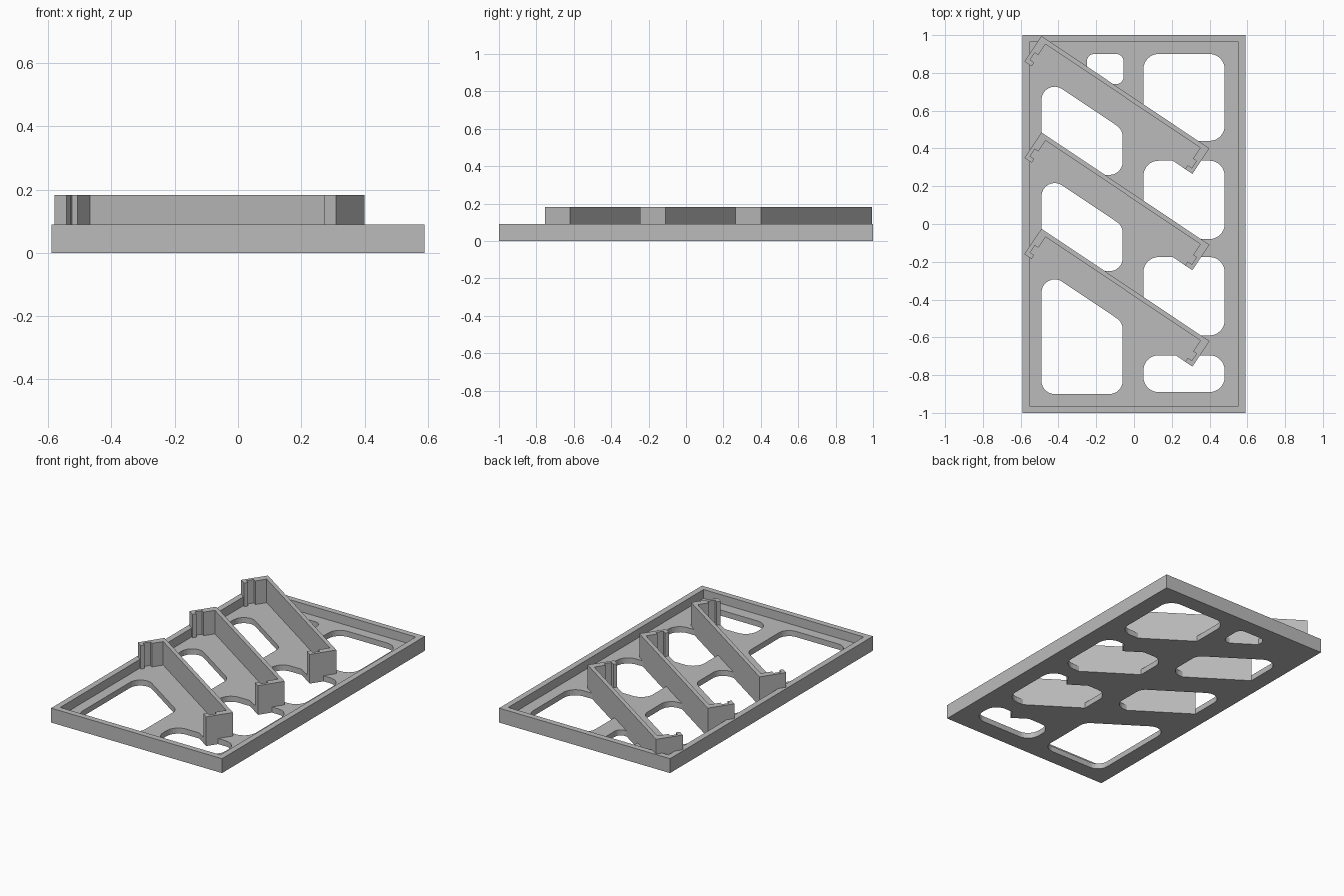
import bpy, bmesh, math
from mathutils import Vector

if "Cube" in bpy.data.objects:
    bpy.data.objects.remove(bpy.data.objects["Cube"])

HALF_X, HALF_Y, RIM_H, RIM_W, FLOOR = 0.59, 1.0, 0.09, 0.037, 0.035
CLIP_TOP, CLIP_LEN, CLIP_DEPTH = 0.182, 1.07, 0.162
PITCH = 0.51
PEAKS = [Vector((-0.49, 0.995 - PITCH * i)) for i in range(3)]
ALONG = Vector((0.831, -0.556)).normalized()
ACROSS = Vector((ALONG.y, -ALONG.x))

grey = bpy.data.materials.new("plain grey")
grey.use_nodes = True
colour = (0.5, 0.5, 0.5, 1)
grey.diffuse_color = colour
grey.node_tree.nodes["Principled BSDF"].inputs["Base Color"].default_value = colour


def prism(name, outlines, z0, z1, helper=False):
    """Extrude one or more flat outlines from z0 to z1 as one object."""
    bm = bmesh.new()
    for pts in outlines:
        face = bm.faces.new([bm.verts.new((p[0], p[1], z0)) for p in pts])
        new = bmesh.ops.extrude_face_region(bm, geom=[face])["geom"]
        verts = [v for v in new if isinstance(v, bmesh.types.BMVert)]
        bmesh.ops.translate(bm, verts=verts, vec=(0, 0, z1 - z0))
    bmesh.ops.recalc_face_normals(bm, faces=bm.faces)
    mesh = bpy.data.meshes.new(name)
    bm.to_mesh(mesh)
    bm.free()
    mesh.materials.append(grey)
    obj = bpy.data.objects.new(name, mesh)
    bpy.context.collection.objects.link(obj)
    obj.hide_render = helper
    return obj


def cut(obj, cutter):
    """Subtract the cutter, then discard it."""
    mod = obj.modifiers.new("cut", "BOOLEAN")
    mod.operation, mod.solver, mod.object = "DIFFERENCE", "EXACT", cutter
    bpy.context.view_layer.objects.active = obj
    bpy.ops.object.modifier_apply(modifier=mod.name)
    bpy.data.objects.remove(cutter)


def rect(x0, x1, y0, y1):
    return [(x0, y0), (x1, y0), (x1, y1), (x0, y1)]


def rounded(points, radius, steps=8):
    """Round every corner of a convex outline."""
    pts = [Vector(p) for p in points]
    out = []
    for i, p in enumerate(pts):
        a = (pts[i - 1] - p).normalized()
        b = (pts[(i + 1) % len(pts)] - p).normalized()
        half = a.angle(b) / 2
        centre = p + (a + b).normalized() * radius / math.sin(half)
        start = p + a * radius / math.tan(half) - centre
        end = p + b * radius / math.tan(half) - centre
        sweep = math.pi - 2 * half
        for k in range(steps + 1):
            t = k / steps
            out.append(centre + (start * math.sin((1 - t) * sweep)
                                 + end * math.sin(t * sweep)) / math.sin(sweep))
    return out


def slot(peak, pts):
    """Place points given along and across a slanted clip."""
    return [peak + ALONG * u + ACROSS * v for u, v in pts]


# Floor openings: right column, left column with slanted tops, small corner one
holes = [rounded(rect(0.05, 0.48, y0, y1), 0.08)
         for y0, y1 in ((0.44, 0.90), (-0.08, 0.335), (-0.59, -0.175), (-0.89, -0.695))]
for i, bottom in enumerate((0.26, -0.25, -0.90)):
    drop = PITCH * i
    holes.append(rounded([(-0.49, bottom), (-0.06, bottom),
                          (-0.06, 0.50 - drop), (-0.49, 0.788 - drop)], 0.07))
holes.append(rounded(rect(-0.25, -0.055, 0.74, 0.90), 0.04))

# The floor stays solid under each clip
opening_cutter = prism("opening_cutter", holes, -0.1, 0.2, True)
pads = [slot(p, rect(0, CLIP_LEN, 0, CLIP_DEPTH)) for p in PEAKS]
cut(opening_cutter, prism("pad_cutter", pads, -0.2, 0.3, True))

# Tray with raised rim
tray = prism("tray", [rect(-HALF_X, HALF_X, -HALF_Y, HALF_Y)], 0, RIM_H)
ix, iy = HALF_X - RIM_W, HALF_Y - RIM_W
cut(tray, prism("pocket_cutter", [rect(-ix, ix, -iy, iy)], FLOOR, 0.3, True))
cut(tray, opening_cutter)

# Slanted clips: back wall and two grooved, hooked arms
arm = [(0, 0), (0, CLIP_DEPTH), (0.046, CLIP_DEPTH), (0.046, 0.138),
       (0.02, 0.138), (0.02, 0.093), (0.042, 0.093), (0.042, 0.024)]
profile = arm + [(CLIP_LEN - u, v) for u, v in reversed(arm)]
for name, peak in zip(("back_clip", "middle_clip", "front_clip"), PEAKS):
    prism(name, [slot(peak, profile)], FLOOR - 0.005, CLIP_TOP)
